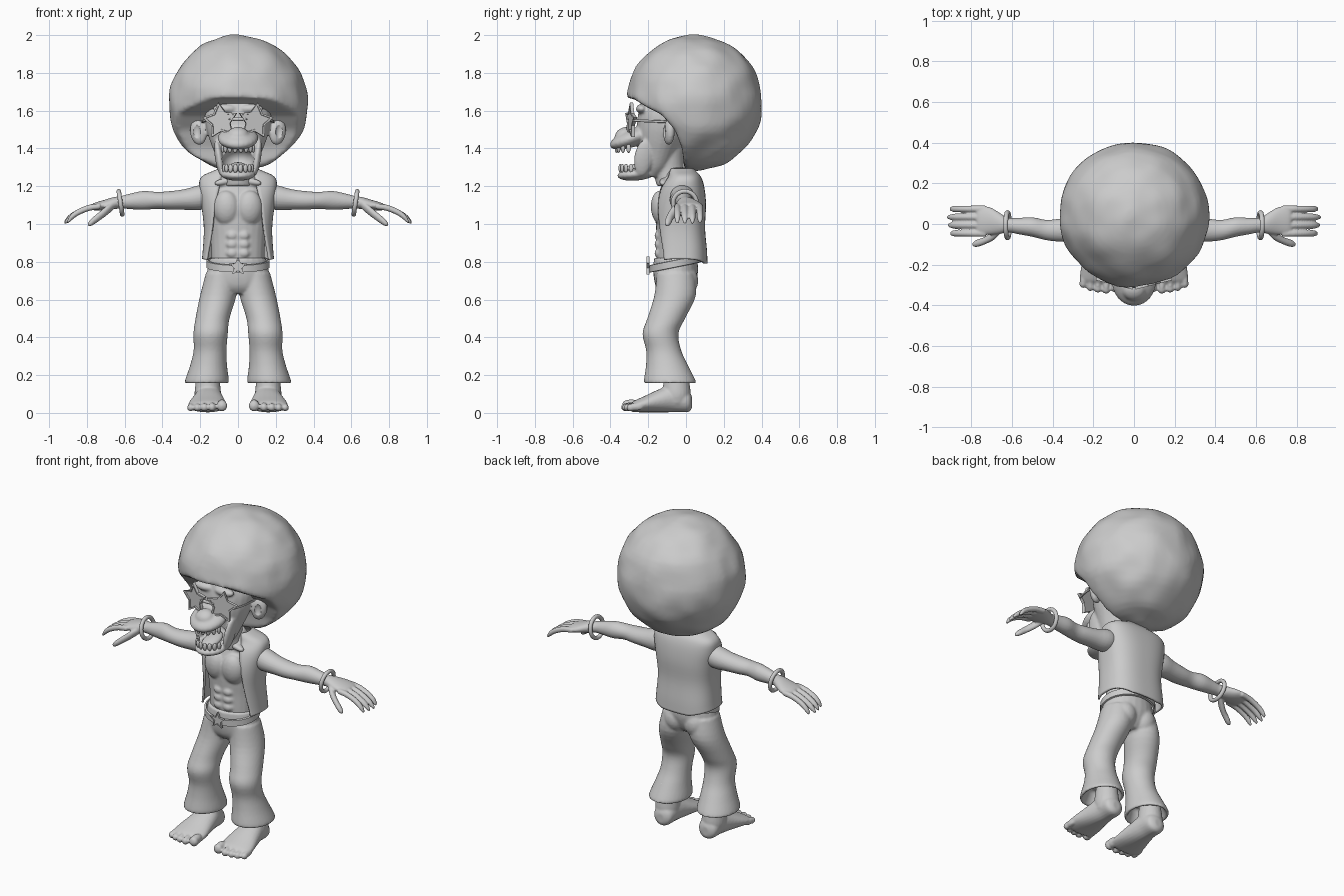
import bpy, bmesh, math
from mathutils import Matrix, Vector, noise, Euler

if "Cube" in bpy.data.objects:
    bpy.data.objects.remove(bpy.data.objects["Cube"])

PI = math.pi


def spline(rings, sub):
    """Catmull-Rom refinement of a list of ring tuples."""
    out = []
    for i in range(len(rings) - 1):
        a, b, c, d = (rings[min(max(j, 0), len(rings) - 1)] for j in range(i - 1, i + 3))
        for k in range(sub):
            t = k / sub
            out.append([0.5 * (2 * q + (r - p) * t + (2 * p - 5 * q + 4 * r - s) * t * t
                               + (3 * q - p - 3 * r + s) * t ** 3) for p, q, r, s in zip(a, b, c, d)])
    return out + [list(rings[-1])]


def loft(bm, rings, axis='z', n=24, sub=4, power=1.0, caps=True):
    """Rings are (x, y, z, radius a, radius b[, half width of front opening])."""
    rows = []
    for x, y, z, ra, rb, *gap in spline(rings, sub):
        start = math.asin(min(.99, (gap[0] / ra) ** (1 / power))) if gap else 0
        row = []
        for i in range(n):
            t = start + (2 * PI - 2 * start) * i / (n - 1 if gap else n)
            u = ra * math.copysign(abs(math.sin(t)) ** power, math.sin(t))
            v = -rb * math.copysign(abs(math.cos(t)) ** power, math.cos(t))
            off = {'z': (u, v, 0), 'x': (0, u, v), 'y': (u, 0, v)}[axis]
            row.append(bm.verts.new(Vector((x, y, z)) + Vector(off)))
        rows.append(row)
    for a, b in zip(rows, rows[1:]):
        for i in range(n if not gap else n - 1):
            j = (i + 1) % n
            bm.faces.new((a[i], a[j], b[j], b[i]))
    if caps and not gap:
        bm.faces.new(rows[0])
        bm.faces.new(rows[-1])


def ball(bm, c, r, rot=(0, 0, 0), seg=24):
    m = Matrix.Translation(c) @ Euler(rot).to_matrix().to_4x4() @ Matrix.Diagonal((*r, 1))
    bmesh.ops.create_uvsphere(bm, u_segments=seg, v_segments=seg // 2, radius=1, matrix=m)


def star(bm, c, r, inner, depth, yaw=0, roll=0):
    """Star plate with a raised rim on its front."""
    m = Matrix.Translation(c) @ Matrix.Rotation(yaw, 4, 'Z') @ Matrix.Rotation(roll, 4, 'Y')
    rows = []
    for scale, y in ((1, depth), (1, 0), (.82, 0), (.8, depth * .4)):
        row = []
        for i in range(10):
            q = scale * (inner if i % 2 else r)
            row.append(bm.verts.new(m @ Vector((q * math.sin(i * PI / 5), y, q * math.cos(i * PI / 5)))))
        rows.append(row)
    for a, b in zip(rows, rows[1:]):
        for i in range(10):
            j = (i + 1) % 10
            bm.faces.new((a[i], a[j], b[j], b[i]))
    bm.faces.new(rows[0])
    bm.faces.new(rows[-1])


def finish(bm, name, voxel=0, smooth=0, mirror=False, angle=40):
    bmesh.ops.recalc_face_normals(bm, faces=bm.faces)
    me = bpy.data.meshes.new(name)
    bm.to_mesh(me)
    bm.free()
    ob = bpy.data.objects.new(name, me)
    bpy.context.collection.objects.link(ob)
    bpy.ops.object.select_all(action='DESELECT')
    ob.select_set(True)
    bpy.context.view_layer.objects.active = ob
    bpy.ops.object.shade_smooth_by_angle(angle=math.radians(angle))
    if voxel:
        r = ob.modifiers.new('blend', 'REMESH')
        r.mode, r.voxel_size, r.use_smooth_shade = 'VOXEL', voxel, True
    if smooth:
        s = ob.modifiers.new('relax', 'SMOOTH')
        s.iterations, s.factor = smooth, .5
    if mirror:
        ob.modifiers.new('mirror', 'MIRROR')
    return ob


def cut(ob, cutter, index=None):
    cutter.hide_render = True
    cutter.display_type = 'WIRE'
    b = ob.modifiers.new('cut', 'BOOLEAN')
    b.operation, b.object = 'DIFFERENCE', cutter
    if index is not None:
        ob.modifiers.move(len(ob.modifiers) - 1, index)


# Hair: lumpy ball with the face region cut away
bm = bmesh.new()
ball(bm, (0, .045, 1.64), (.37, .36, .36), seg=56)
for v in bm.verts:
    d = (v.co - Vector((0, .045, 1.64))).normalized()
    v.co += d * .012 * noise.noise(v.co * 9)
hair = finish(bm, 'hair', .014, 5)
bm = bmesh.new()
side = [(-.6, 1.68), (-.28, 1.665), (-.21, 1.62), (-.13, 1.58), (-.06, 1.5), (-.02, 1.4), (0, 1.2), (-.6, 1.2)]
face = bm.faces.new([bm.verts.new((-.6, y, z)) for y, z in side])
ext = bmesh.ops.extrude_face_region(bm, geom=[face], use_keep_orig=True)
bmesh.ops.translate(bm, verts=[g for g in ext['geom'] if isinstance(g, bmesh.types.BMVert)], vec=(1.2, 0, 0))
cut(hair, finish(bm, 'hair_cutter'), 0)

# Head with neck, muzzle, jaw, brow and ears
bm = bmesh.new()
loft(bm, [(0, -.19, 1.25, .06, .06), (0, -.165, 1.30, .092, .08), (0, -.145, 1.38, .125, .105),
          (0, -.13, 1.45, .152, .13), (0, -.12, 1.52, .17, .14), (0, -.1, 1.6, .175, .15),
          (0, -.09, 1.68, .13, .13), (0, -.09, 1.71, .05, .05)])
loft(bm, [(0, -.07, 1.2, .085, .085), (0, -.09, 1.28, .075, .08), (0, -.09, 1.4, .09, .08)])
ball(bm, (0, -.285, 1.455), (.108, .125, .048), (.35, 0, 0))
ball(bm, (0, -.33, 1.475), (.055, .05, .035), (.5, 0, 0))
ball(bm, (0, -.26, 1.265), (.095, .105, .035), (.1, 0, 0))
for s in (-1, 1):
    ball(bm, (s * .07, -.235, 1.61), (.065, .03, .025))
    ball(bm, (s * .21, -.09, 1.487), (.046, .028, .07), (0, s * .15, s * .35))
    ball(bm, (s * .1, -.225, 1.35), (.022, .05, .1), (-.15, s * .15, 0))
head = finish(bm, 'head', .0075, 4)
bm = bmesh.new()
ball(bm, (0, -.27, 1.345), (.086, .11, .064))
for s in (-1, 1):
    ball(bm, (s * .222, -.125, 1.49), (.024, .022, .045))
cut(head, finish(bm, 'mouth_and_ear_cutter'))

# Tongue, teeth
bm = bmesh.new()
ball(bm, (0, -.255, 1.3), (.048, .085, .022), (.2, 0, 0))
finish(bm, 'tongue')
bm = bmesh.new()
for cy, z, ra, rb, h in ((-.275, 1.402, .085, .095, .026), (-.265, 1.295, .078, .085, .024)):
    for i in range(8):
        t = (i - 3.5) * .36
        ball(bm, (ra * math.sin(t), cy - rb * math.cos(t), z), (.013, .009, h), (0, 0, t), 12)
finish(bm, 'teeth')

# Star glasses with bridge and temples
bm = bmesh.new()
for s in (-1, 1):
    star(bm, (s * .095, -.3, 1.545), .098, .054, .018, s * .25, s * .12)
    loft(bm, [(s * .165, -.28, 1.548, .006, .008), (s * .185, -.2, 1.545, .005, .007),
              (s * .19, -.08, 1.54, .005, .007)], 'y', 8, 3)
ball(bm, (0, -.305, 1.555), (.05, .01, .01), seg=12)
finish(bm, 'star_glasses', angle=30)

# Bare torso with chest and stomach muscles
bm = bmesh.new()
loft(bm, [(0, -.05, .74, .14, .1), (0, -.05, .82, .14, .105), (0, -.05, .92, .145, .105), (0, -.05, 1.0, .155, .11),
          (0, -.045, 1.1, .168, .118), (0, -.035, 1.19, .165, .1), (0, -.045, 1.25, .11, .08), (0, -.06, 1.3, .07, .07)])
for s in (-1, 1):
    ball(bm, (s * .063, -.133, 1.085), (.069, .052, .092), (.08, 0, s * .2))
    for i in range(3):
        ball(bm, (s * .031, -.145, .845 + .047 * i), (.031, .022, .024))
    ball(bm, (s * .07, -.115, 1.225), (.06, .025, .018), (0, s * .2, s * -.2))
finish(bm, 'torso', .008, 2)

# Open vest
bm = bmesh.new()
loft(bm, [(0, -.03, .79, .185, .138, .165), (0, -.03, .86, .18, .135, .155), (0, -.035, .98, .175, .13, .135),
          (0, -.03, 1.1, .188, .13, .12), (0, -.02, 1.19, .2, .112, .1), (0, -.01, 1.245, .19, .085, .088),
          (0, -.02, 1.275, .13, .07, .08), (0, -.025, 1.29, .095, .065, .075)], n=48, power=.75)
for v in bm.verts:
    if v.co.z < .9:
        v.co.z += .05 * max(0, abs(v.co.x) / .185 - .5) * (v.co.y > -.12) * (.9 - v.co.z) / .11
vest = finish(bm, 'vest', angle=60)
sol = vest.modifiers.new('cloth', 'SOLIDIFY')
sol.thickness, sol.offset = .012, 0

# Flared trousers: pelvis, seat and hollow-hemmed legs
bm = bmesh.new()
loft(bm, [(0, -.055, .82, .148, .115), (0, -.055, .74, .165, .118), (0, -.06, .67, .165, .1), (0, -.06, .63, .1, .07)])
for s in (-1, 1):
    ball(bm, (s * .068, -.01, .7), (.075, .075, .085))
    loft(bm, [(s * .085, -.055, .74, .085, .1), (s * .105, -.058, .62, .096, .11), (s * .135, -.105, .5, .09, .1),
              (s * .145, -.135, .42, .091, .095), (s * .148, -.118, .33, .087, .093), (s * .156, -.1, .25, .098, .112),
              (s * .165, -.085, .165, .117, .138), (s * .165, -.085, .163, .1, .12), (s * .156, -.09, .24, .075, .085)], n=32)
finish(bm, 'flared_trousers', .0085, 2)

# Belt and star buckle
bm = bmesh.new()
prof = [(.77, .158, .128), (.772, .168, .138), (.808, .168, .138), (.81, .158, .128)]
loft(bm, [(0, -.055, z, a, b) for z, a, b in prof + prof[:1]], n=48, sub=1, caps=False)
bmesh.ops.remove_doubles(bm, verts=bm.verts, dist=1e-5)
for v in bm.verts:
    v.co.z += (v.co.y + .055) * .2
finish(bm, 'belt')
bm = bmesh.new()
star(bm, (0, -.208, .775), .052, .024, .014)
finish(bm, 'star_buckle', angle=30)

# Arm with hand, fingers and thumb
bm = bmesh.new()
loft(bm, [(.12, -.02, 1.15, .05, .055), (.2, -.02, 1.14, .066, .066), (.28, -.025, 1.13, .06, .055),
          (.36, -.03, 1.125, .057, .049), (.43, -.03, 1.125, .05, .045), (.5, -.015, 1.125, .048, .05),
          (.57, -.01, 1.12, .04, .041), (.62, -.005, 1.115, .036, .033), (.66, .003, 1.11, .052, .032),
          (.71, .015, 1.1, .068, .027), (.76, .016, 1.092, .07, .02), (.775, .016, 1.09, .06, .012)], 'x')
for i in range(4):
    y = .074 - .04 * i
    k = (.0, .012, .008, -.003)[i]
    loft(bm, [(.73, y, 1.094, .018, .016), (.79, y, 1.085, .017, .017), (.85, y, 1.06, .016, .018),
              (.89 + k / 2, y, 1.03, .015, .018), (.907 + k, y, 1.008, .008, .009)], 'x', 12)
loft(bm, [(.65, -.02, 1.105, .02, .02), (.69, -.055, 1.075, .024, .026), (.735, -.082, 1.04, .019, .024),
          (.775, -.096, 1.01, .018, .02), (.795, -.1, .998, .008, .009)], 'x', 12)
finish(bm, 'arm_and_hand', .0055, 3, True)

# Bracelets
for s in (-1, 1):
    bpy.ops.mesh.primitive_torus_add(major_segments=36, minor_segments=12, major_radius=.062, minor_radius=.012,
                                     location=(s * .622, -.006, 1.112), rotation=(0, PI / 2 + s * .15, 0))
    bpy.context.object.name = 'bracelet'
    bpy.ops.object.shade_smooth()

# Bare foot with ankle and toes
bm = bmesh.new()
loft(bm, [(.158, -.05, .26, .055, .06), (.16, -.05, .18, .062, .066), (.16, -.05, .1, .07, .075), (.16, -.05, .05, .06, .065)])
loft(bm, [(.155, .032, .055, .025, .03), (.155, .01, .062, .058, .058), (.155, -.06, .078, .068, .075),
          (.158, -.14, .064, .084, .062), (.162, -.22, .046, .1, .043), (.163, -.275, .034, .1, .03),
          (.163, -.29, .03, .08, .02)], 'y')
for i in range(5):
    r, x = (.03, .022, .021, .02, .02)[i], (.085, .137, .178, .215, .25)[i]
    yt = (-.31, -.315, -.31, -.302, -.287)[i]
    ball(bm, (x, yt + .02, r + .012), (r * .85, .045, r), seg=16)
    ball(bm, (x, yt - .005, r + .008), (r * .95, .024, r), seg=16)
for v in bm.verts:
    v.co.z = max(v.co.z, .003)
finish(bm, 'foot', .0065, 2, True)
